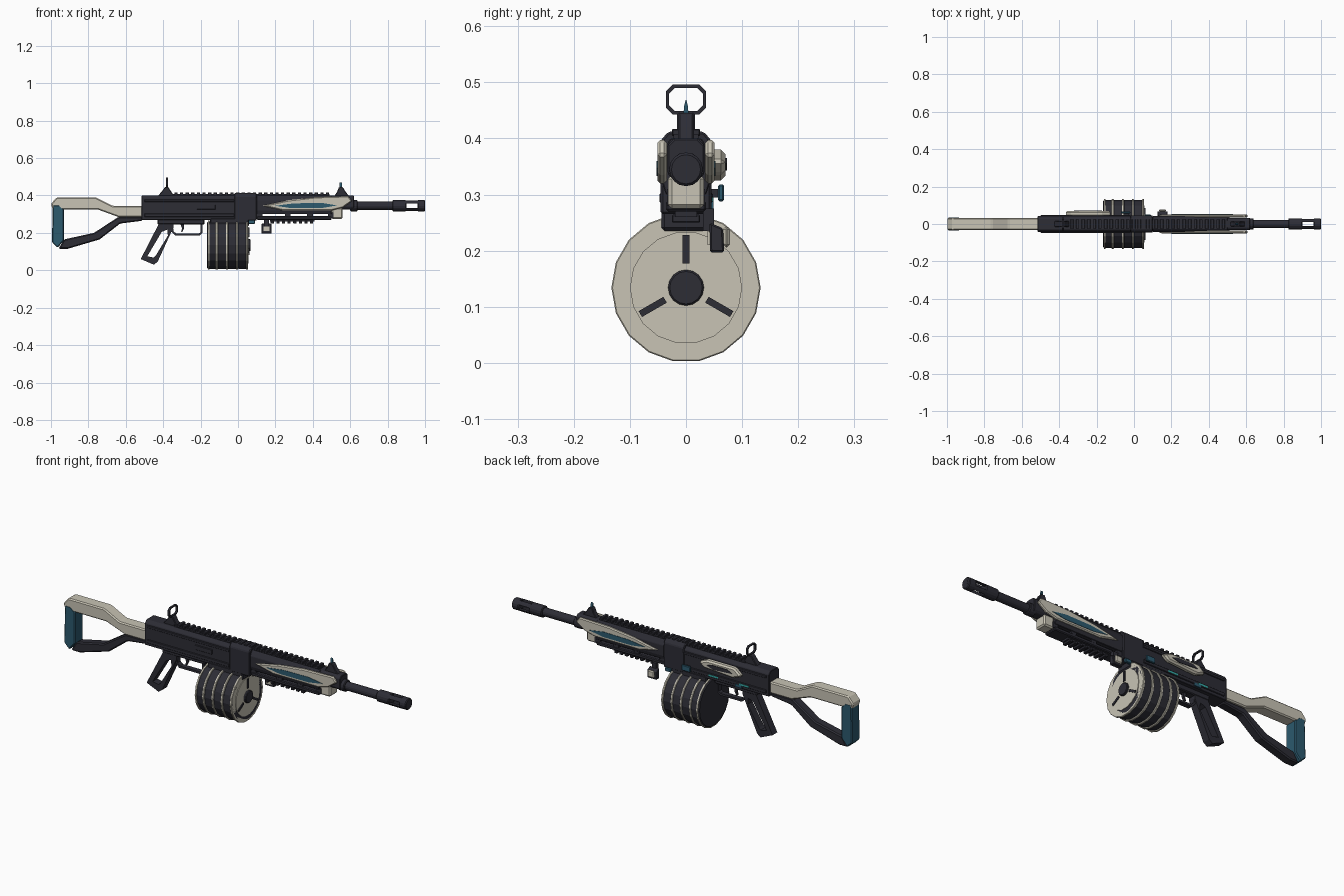
import bpy, bmesh, math
from mathutils import Matrix, Vector

cube = bpy.data.objects.get("Cube")
if cube:
    bpy.data.objects.remove(cube)


def material(name, rgb):
    m = bpy.data.materials.new(name)
    m.use_nodes = True
    m.diffuse_color = (*rgb, 1)
    bsdf = m.node_tree.nodes["Principled BSDF"]
    bsdf.inputs["Base Color"].default_value = (*rgb, 1)
    bsdf.inputs["Roughness"].default_value = 0.7
    return m


DARK = material("charcoal", (0.026, 0.026, 0.036))
CREAM = material("cream", (0.58, 0.55, 0.46))
BLUE = material("steel blue", (0.025, 0.10, 0.155))
TEAL = material("bright teal", (0.04, 0.42, 0.40))


def finish(name, bm, mat, bevel=0.0):
    bmesh.ops.recalc_face_normals(bm, faces=bm.faces)
    if bevel:
        edges = [e for e in bm.edges if len(e.link_faces) == 2 and e.calc_face_angle() > 0.4]
        bmesh.ops.bevel(bm, geom=edges, offset=bevel, segments=1, affect='EDGES')
    mesh = bpy.data.meshes.new(name)
    bm.to_mesh(mesh)
    bm.free()
    mesh.materials.append(mat)
    ob = bpy.data.objects.new(name, mesh)
    bpy.context.scene.collection.objects.link(ob)
    return ob


def box(name, x, y, z, mat, bevel=0.0):
    """Box from (min, max) ranges."""
    bm = bmesh.new()
    bmesh.ops.create_cube(bm, size=1)
    for v in bm.verts:
        for i, (a, b) in enumerate((x, y, z)):
            v.co[i] = (a + b) / 2 + v.co[i] * (b - a)
    return finish(name, bm, mat, bevel)


def prism(name, pts, a, b, mat, bevel=0.0, axis='y'):
    """Extrude a side profile (x, z), or an end profile (y, z) along x."""
    place = (lambda p, d: (p[0], d, p[1])) if axis == 'y' else (lambda p, d: (d, p[0], p[1]))
    bm = bmesh.new()
    lo = [bm.verts.new(place(p, a)) for p in pts]
    hi = [bm.verts.new(place(p, b)) for p in pts]
    bm.faces.new(lo)
    bm.faces.new(hi)
    for i in range(len(pts)):
        j = (i + 1) % len(pts)
        bm.faces.new((lo[i], lo[j], hi[j], hi[i]))
    return finish(name, bm, mat, bevel)


def frame(name, outer, inner, a, b, mat, axis='y'):
    """Open frame between two outlines of equal length."""
    place = (lambda p, d: (p[0], d, p[1])) if axis == 'y' else (lambda p, d: (d, p[0], p[1]))
    bm = bmesh.new()
    loops = [[bm.verts.new(place(p, d)) for p in pts]
             for pts, d in ((outer, a), (outer, b), (inner, b), (inner, a))]
    n = len(outer)
    for k in range(4):
        l, m = loops[k], loops[(k + 1) % 4]
        for i in range(n):
            j = (i + 1) % n
            bm.faces.new((l[i], l[j], m[j], m[i]))
    return finish(name, bm, mat)


def tube(name, x0, x1, z, r, mat, sides=16, bevel=0.0, y=0.0):
    """Cylinder along x."""
    bm = bmesh.new()
    bmesh.ops.create_cone(bm, cap_ends=True, segments=sides, radius1=r, radius2=r, depth=x1 - x0)
    turn = Matrix.Translation(((x0 + x1) / 2, y, z)) @ Matrix.Rotation(math.pi / 2, 4, 'Y')
    bmesh.ops.transform(bm, matrix=turn, verts=bm.verts)
    return finish(name, bm, mat, bevel)


def octagon(w, z0, z1, c):
    return [(-w + c, z0), (w - c, z0), (w, z0 + c), (w, z1 - c),
            (w - c, z1), (-w + c, z1), (-w, z1 - c), (-w, z0 + c)]


# Stock: cream top, dark strut, blue butt pad
prism("stock_top", [(-1, .355), (-.97, .39), (-.76, .39), (-.67, .345), (-.51, .345), (-.51, .285),
                    (-.64, .285), (-.75, .325), (-.92, .325), (-.99, .325)], -.033, .033, CREAM, .006)
prism("stock_strut", [(-.96, .115), (-.91, .115), (-.74, .165), (-.63, .25), (-.51, .265), (-.51, .285),
                      (-.64, .285), (-.77, .20), (-.93, .165)], -.025, .025, DARK, .006)
prism("butt_pad", [(-.995, .15), (-.965, .12), (-.93, .16), (-.93, .325), (-.955, .35), (-.99, .35)],
      -.034, .034, BLUE, .005)

# Receiver with chamfered top, and the bulkier centre block
body = [(-.042, .27), (.042, .27), (.042, .385), (.03, .40), (-.03, .40), (-.042, .385)]
prism("receiver", body, -.515, .0, DARK, .002, 'x')
block = [(-.045, .265), (.045, .265), (.046, .395), (.032, .412), (-.032, .412), (-.046, .395)]
prism("centre_block", block, -.02, .10, DARK, .004, 'x')
box("magazine_well", (-.15, .06), (-.044, .044), (.235, .28), DARK, .006)
for s in (-1, 1):
    side = sorted((s * .04, s * .047))
    box("receiver_upper_rib", (-.50, -.02), side, (.365, .378), DARK, .002)
    box("receiver_lower_rib", (-.50, -.02), side, (.285, .303), DARK, .002)
box("ejection_port", (-.22, -.12), (-.047, -.04), (.325, .35), DARK, .002)

# Back side cover, charging handle and small lights
prism("side_cover", [(-.37, .345), (-.33, .38), (-.17, .38), (-.12, .36), (-.15, .335), (-.32, .325)],
      .04, .07, CREAM, .008)
prism("side_cover_inlay", [(-.32, .35), (-.29, .365), (-.20, .365), (-.17, .355), (-.21, .343)],
      .066, .073, DARK)
box("handle_stem", (-.055, -.03), (.04, .058), (.295, .31), DARK)
box("charging_handle", (-.07, -.02), (.057, .068), (.288, .318), BLUE, .003)
box("selector", (-.36, -.32), (.04, .049), (.275, .29), BLUE)
box("magazine_latch", (.055, .09), (.035, .05), (.248, .268), BLUE, .003)
for x in (-.22, -.40):
    box("status_light", (x, x + .055), (.04, .049), (.288, .298), TEAL)

# Handguard, lower bar and rails
guard = [(-.036, .30), (.036, .30), (.042, .32), (.042, .375), (.028, .40), (-.028, .40), (-.042, .375), (-.042, .32)]
prism("handguard", guard, .10, .50, DARK, .002, 'x')
box("lower_bar", (.10, .50), (-.036, .036), (.27, .289), DARK, .004)
for x in (.10, .25, .37, .48):
    box("bar_post", (x, x + .03), (-.034, .034), (.28, .31), DARK)
box("top_rail", (-.36, .49), (-.022, .022), (.395, .408), DARK)
for i in range(28):
    x = -.34 + i * .03
    box("top_rail_tooth", (x, x + .017), (-.025, .025), (.404, .417), DARK, .002)
box("lower_rail", (.17, .41), (-.02, .02), (.26, .275), DARK)
for i in range(8):
    x = .175 + i * .03
    box("lower_rail_tooth", (x, x + .017), (-.025, .025), (.25, .264), DARK, .002)

# Cream side panels with blue inlays, mirrored
panel = [(.13, .345), (.27, .375), (.42, .392), (.59, .397), (.61, .37), (.56, .335), (.50, .32), (.24, .32)]
inlay = [(.20, .345), (.30, .358), (.45, .36), (.53, .347), (.45, .333), (.28, .333)]
for s in (-1, 1):
    prism("side_panel", panel, *sorted((s * .034, s * .051)), CREAM, .005)
    prism("side_panel_inlay", inlay, *sorted((s * .048, s * .053)), BLUE)
box("front_cap", (.50, .56), (-.032, .032), (.275, .335), CREAM, .007)

# Gas block, barrel and slotted muzzle
prism("gas_block", octagon(.033, .325, .40, .012), .49, .62, DARK, .003, 'x')
tube("barrel_collar", .60, .64, .345, .03, DARK, 16, .004)
tube("barrel", .62, .84, .345, .022, DARK)
tube("muzzle_rear", .825, .90, .345, .03, DARK, 16, .004)
tube("muzzle_front", .96, 1.0, .345, .03, DARK, 16, .004)
tube("muzzle_bore", .9985, 1.0005, .345, .014, DARK)
for sy in (-1, 1):
    for sz in (-1, 1):
        prism("muzzle_bar", [(sy * .012, .345 + sz * .012), (sy * .028, .345 + sz * .012),
                             (sy * .021, .345 + sz * .021), (sy * .012, .345 + sz * .028)],
              .895, .965, DARK, 0, 'x')

# Sights
prism("front_sight_base", [(.51, .39), (.60, .39), (.575, .42), (.56, .445), (.54, .445), (.53, .42)],
      -.014, .014, DARK, .003)
prism("front_sight_blade", [(-.005, .44), (.005, .44), (.003, .46), (0, .47), (-.003, .46)],
      .543, .555, BLUE, 0, 'x')
prism("rear_sight_base", [(-.43, .395), (-.34, .395), (-.36, .425), (-.372, .445), (-.39, .445), (-.405, .425)],
      -.016, .016, DARK, .003)
frame("rear_sight_ring", octagon(.036, .443, .496, .012), octagon(.030, .449, .490, .010),
      -.386, -.375, DARK, 'x')

# Skeleton grip, trigger guard and trigger
frame("grip", [(-.52, .06), (-.42, .255), (-.345, .26), (-.345, .23), (-.43, .045), (-.45, .03)],
      [(-.485, .075), (-.408, .205), (-.378, .218), (-.375, .185), (-.44, .078), (-.45, .068)],
      -.02, .02, DARK)
box("grip_mount", (-.43, -.18), (-.022, .022), (.245, .275), DARK, .004)
frame("trigger_guard", [(-.36, .255), (-.19, .255), (-.19, .20), (-.205, .185), (-.335, .185), (-.355, .205)],
      [(-.348, .247), (-.20, .247), (-.20, .204), (-.21, .196), (-.33, .196), (-.345, .209)],
      -.013, .013, DARK)
prism("trigger", [(-.31, .25), (-.29, .25), (-.288, .225), (-.298, .205), (-.304, .207), (-.299, .225)],
      -.006, .006, DARK)

# Drum magazine: dark segments, cream rings, spoked front plate
CZ = .134
for i in range(4):
    x = -.165 + i * .054
    tube("drum_segment", x, x + .052, CZ, .128, DARK, 18, .005)
    tube("drum_ring", x + .046, x + .057, CZ, .133, CREAM, 18, .002)
tube("drum_core", -.16, .045, CZ, .118, DARK, 18)
tube("drum_back_ring", -.16, -.152, CZ, .133, CREAM, 18)
tube("drum_front_rim", .04, .054, CZ, .126, DARK, 18, .004)
tube("drum_front_plate", .045, .057, CZ, .10, CREAM, 18)
tube("drum_hub", .045, .068, CZ, .032, DARK, 16, .003)
for k in range(3):
    a = math.radians(90 + 120 * k)
    u, w = Vector((math.cos(a), math.sin(a))), Vector((-math.sin(a), math.cos(a))) * .006
    c = Vector((0, CZ))
    prism("drum_spoke", [c + u * .043 - w, c + u * .094 - w, c + u * .094 + w, c + u * .043 + w],
          .05, .061, DARK, 0, 'x')

# Small side accessory beside the lower rail
prism("accessory_body", [(.042, .25), (.066, .24), (.068, .197), (.043, .197)], .125, .18, DARK, .003, 'x')
box("accessory_plate", (.133, .172), (.066, .078), (.206, .243), CREAM, .005)
box("accessory_front", (.136, .169), (.038, .044), (.21, .235), CREAM)
box("accessory_arm", (.14, .165), (.03, .05), (.235, .275), DARK)
